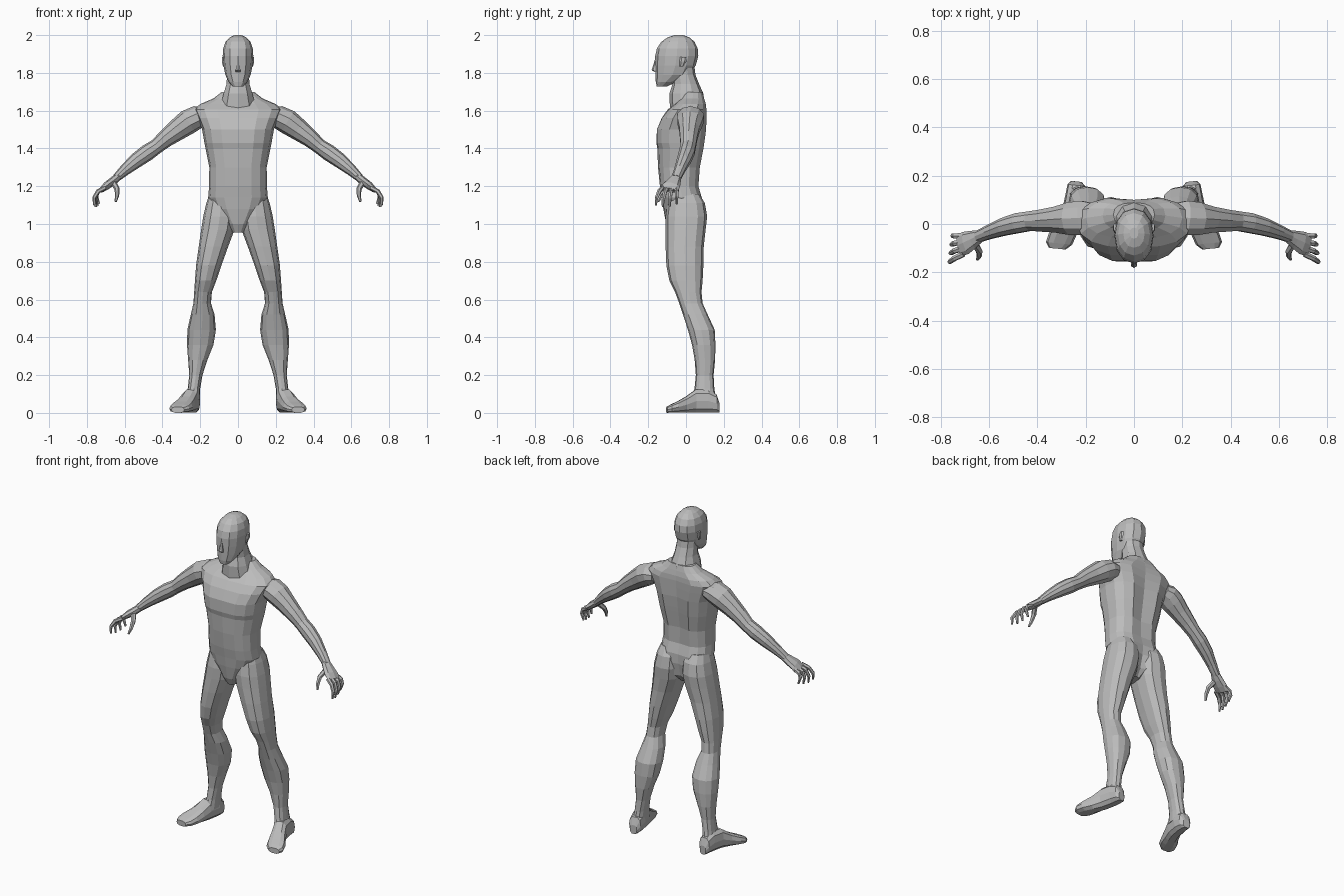
import bpy, bmesh, math
from mathutils import Vector

skin = bpy.data.materials.new("plain grey")
skin.diffuse_color = (0.5, 0.5, 0.5, 1)


def power(v, e):
    return math.copysign(abs(v) ** e, v)


def loft(name, rings, mirror=1):
    """Skin a list of point rings, closing both ends."""
    bm = bmesh.new()
    rows = [[bm.verts.new((p[0] * mirror, p[1], p[2])) for p in r] for r in rings]
    n = len(rows[0])
    for a, b in zip(rows, rows[1:]):
        for i in range(n):
            j = (i + 1) % n
            bm.faces.new((a[i], a[j], b[j], b[i]))
    bm.faces.new(rows[0])
    bm.faces.new(rows[-1])
    bmesh.ops.recalc_face_normals(bm, faces=bm.faces)
    me = bpy.data.meshes.new(name)
    bm.to_mesh(me)
    bm.free()
    me.materials.append(skin)
    ob = bpy.data.objects.new(name, me)
    bpy.context.collection.objects.link(ob)
    return ob


def level_ring(z, x0, x1, yf, yb, n=12, e=0.85, groove=0.0, chest=0.0):
    """Horizontal ring from its side, front and back limits."""
    pts = []
    for i in range(n):
        a = 2 * math.pi * i / n
        x = (x0 + x1) / 2 + (x1 - x0) / 2 * power(math.sin(a), e)
        y = (yf + yb) / 2 - (yb - yf) / 2 * power(math.cos(a), e)
        if i == n // 2:
            y -= groove
        if i == 0:
            y += chest
        pts.append((x, y, z))
    return pts


def tube(name, path, n=8, mirror=1):
    """Limb along points (x, y, z, vertical radius, depth radius)."""
    P = [Vector(p[:3]) for p in path]
    rings = []
    for i, p in enumerate(path):
        t = (P[min(i + 1, len(P) - 1)] - P[max(i - 1, 0)]).normalized()
        d = Vector((0, 1, 0))
        d = (d - t * d.dot(t)).normalized()
        u = t.cross(d)
        rings.append([P[i] + u * p[3] * math.cos(2 * math.pi * k / n)
                      + d * p[4] * math.sin(2 * math.pi * k / n) for k in range(n)])
    return loft(name, rings, mirror)


# Torso: height, half width, front, back, spine groove, breastbone dip
torso = [(0.955, .03, -.085, .03, 0, 0), (1.0, .065, -.105, .075, .02, 0),
         (1.08, .13, -.12, .095, .02, 0), (1.14, .158, -.128, .09, .01, 0),
         (1.20, .153, -.138, .072, .01, 0), (1.30, .152, -.148, .08, .02, 0),
         (1.40, .172, -.152, .10, .025, 0), (1.43, .178, -.162, .105, .025, .005),
         (1.50, .19, -.162, .115, .025, .008), (1.56, .215, -.135, .116, .02, .006),
         (1.605, .235, -.098, .115, .015, 0), (1.635, .20, -.06, .11, .01, 0),
         (1.665, .13, -.03, .10, .005, 0), (1.70, .085, -.01, .088, 0, 0)]
loft("torso", [level_ring(z, -w, w, f, b, 16, .8, g, c) for z, w, f, b, g, c in torso])

# Neck leaning forward into the skull
neck = [(1.61, .10, -.085, .10), (1.69, .08, -.088, .092), (1.74, .064, -.072, .07),
        (1.79, .06, -.075, .05), (1.83, .06, -.08, .045)]
loft("neck", [level_ring(z, -w, w, f, b, 10, .9) for z, w, f, b in neck])

# Head from chin to crown
head = [(1.728, .028, -.155, -.10), (1.752, .05, -.16, -.05), (1.79, .067, -.162, .02),
        (1.84, .077, -.163, .052), (1.89, .081, -.163, .065), (1.93, .078, -.154, .062),
        (1.965, .066, -.13, .045), (1.988, .044, -.098, .018), (2.0, .018, -.06, -.015)]
loft("head", [level_ring(z, -w, w, f, b, 12, .9) for z, w, f, b in head])
nose = [(1.805, .014, -.166), (1.815, .015, -.182), (1.84, .010, -.174), (1.87, .006, -.165)]
loft("nose", [level_ring(z, -w, w, f, -.15, 6, 1) for z, w, f in nose])

# Leg: height, inner x, outer x, front, back
leg = [(1.16, .04, .150, -.08, .07), (1.11, .012, .168, -.098, .10),
       (1.04, .008, .184, -.108, .112), (.97, .018, .195, -.108, .104),
       (.88, .052, .208, -.108, .094), (.78, .088, .222, -.104, .092),
       (.70, .115, .228, -.088, .088), (.64, .138, .232, -.058, .082),
       (.58, .143, .236, -.036, .088), (.52, .124, .250, -.016, .115),
       (.44, .117, .268, .010, .152), (.36, .130, .270, .032, .156),
       (.28, .162, .264, .046, .154), (.20, .188, .258, .052, .146),
       (.13, .200, .266, .045, .150), (.07, .202, .276, .03, .160)]

# Foot, heel to toe: x, y, half width, top height
foot = [(.238, .176, .022, .055), (.238, .160, .037, .10), (.242, .115, .042, .125),
        (.255, .05, .043, .125), (.275, .0, .048, .088), (.296, -.045, .056, .062),
        (.310, -.08, .054, .045), (.318, -.102, .034, .033)]

# Arm from shoulder to wrist
arm = [(.17, .03, 1.57, .045, .06), (.215, .025, 1.565, .062, .075),
       (.265, .022, 1.54, .066, .070), (.32, .018, 1.50, .058, .056),
       (.38, .014, 1.455, .048, .048), (.43, .012, 1.412, .040, .042),
       (.48, .004, 1.378, .044, .043), (.54, -.012, 1.335, .040, .038),
       (.60, -.034, 1.285, .030, .030), (.645, -.052, 1.243, .022, .026)]
palm = [(.635, -.050, 1.25, .021, .026), (.665, -.064, 1.225, .022, .038),
        (.695, -.078, 1.203, .021, .048), (.722, -.088, 1.180, .014, .046)]
thumb = [(.66, -.08, 1.22, .016, .016), (.640, -.112, 1.185, .014, .014),
         (.640, -.133, 1.15, .011, .011), (.648, -.147, 1.118, .006, .006)]

for side, s in (("left", 1), ("right", -1)):
    loft(side + "_leg", [level_ring(z, a, b, f, k) for z, a, b, f, k in leg], s)
    sections = []
    for x, y, w, h in foot:
        sections.append([(x + w * power(math.cos(t), .7), y + .12 * w * math.cos(t),
                          h * (.5 + .5 * power(math.sin(t), .8)))
                         for t in (2 * math.pi * i / 10 for i in range(10))])
    loft(side + "_foot", sections, s)
    tube(side + "_arm", arm, 10, s)
    tube(side + "_palm", palm, 8, s)
    tube(side + "_thumb", thumb, 6, s)
    # Curled fingers fan out from the knuckles
    for i, name in enumerate(("index", "middle", "ring", "little")):
        y, spread = -.124 + .025 * i, -.036 + .012 * i
        drop = (.0, -.008, -.004, .008)[i]
        finger = [(.705, y, 1.192, .012, .013), (.742, y + spread * .5, 1.172, .012, .012),
                  (.762 - .004 * i, y + spread * .9, 1.138 + drop, .010, .010),
                  (.760 - .008 * i, y + spread, 1.098 + drop, .006, .006)]
        tube(f"{side}_{name}_finger", finger, 6, s)
    # Ear as a thin leaning shell
    ear = [(1.835, .070, .080, -.035, -.012), (1.86, .072, .087, -.035, .002),
           (1.885, .072, .086, -.03, .004)]
    loft(side + "_ear", [level_ring(z, a, b, f, k, 6, 1) for z, a, b, f, k in ear], s)
